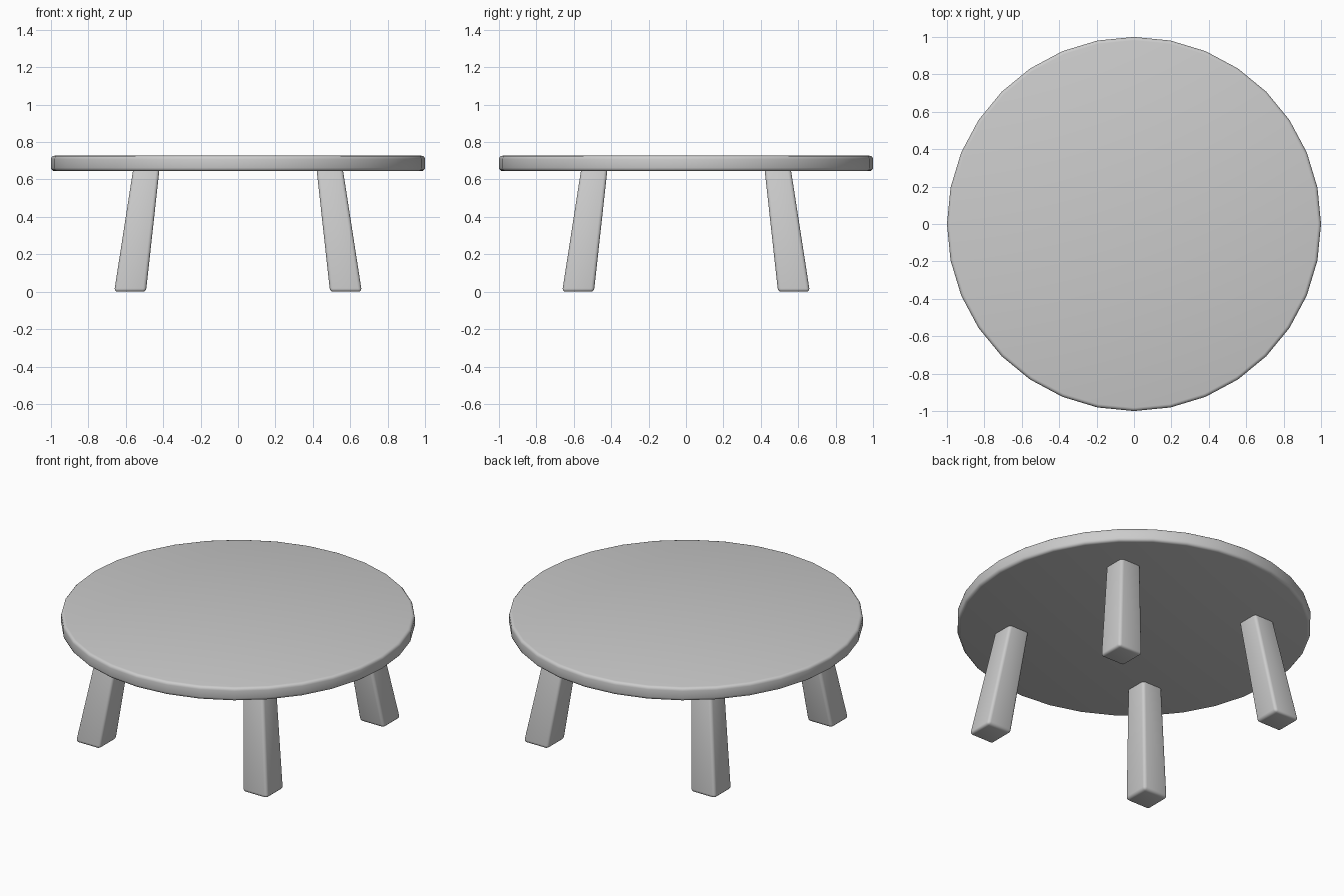
import bpy, bmesh

if "Cube" in bpy.data.objects:
    bpy.data.objects.remove(bpy.data.objects["Cube"])

LEG_TOP, TABLE_TOP = 0.645, 0.727


def finish(name, bm, bevel, angle):
    """Turn a bmesh into a bevelled, smooth-shaded object."""
    bmesh.ops.recalc_face_normals(bm, faces=bm.faces)
    mesh = bpy.data.meshes.new(name)
    bm.to_mesh(mesh)
    bm.free()
    obj = bpy.data.objects.new(name, mesh)
    bpy.context.collection.objects.link(obj)
    mod = obj.modifiers.new("rounded_edges", 'BEVEL')
    mod.width = bevel
    mod.segments = 3
    mod.limit_method = 'ANGLE'
    mod.angle_limit = 0.6
    bpy.ops.object.select_all(action='DESELECT')
    obj.select_set(True)
    bpy.context.view_layer.objects.active = obj
    bpy.ops.object.modifier_apply(modifier=mod.name)
    bpy.ops.object.shade_smooth_by_angle(angle=angle)
    return obj


# Round tabletop with 32 sides
bm = bmesh.new()
bmesh.ops.create_cone(bm, cap_ends=True, segments=32, radius1=1, radius2=1,
                      depth=TABLE_TOP - LEG_TOP)
bmesh.ops.translate(bm, verts=bm.verts, vec=(0, 0, (TABLE_TOP + LEG_TOP) / 2))
finish("tabletop", bm, 0.018, 0.7)

# Four splayed legs, wider at the foot, one toward each diagonal
for side_x, x_name in ((-1, "left"), (1, "right")):
    for side_y, y_name in ((-1, "front"), (1, "back")):
        bm = bmesh.new()
        bmesh.ops.create_cube(bm, size=1)
        for v in bm.verts:
            top = v.co.z > 0
            centre, width = (0.489, 0.14) if top else (0.577, 0.17)
            v.co.x = side_x * centre + v.co.x * width
            v.co.y = side_y * centre + v.co.y * width
            # tops sink slightly into the tabletop
            v.co.z = LEG_TOP + 0.02 if top else 0
        finish(f"{y_name}_{x_name}_leg", bm, 0.018, 0.7)
